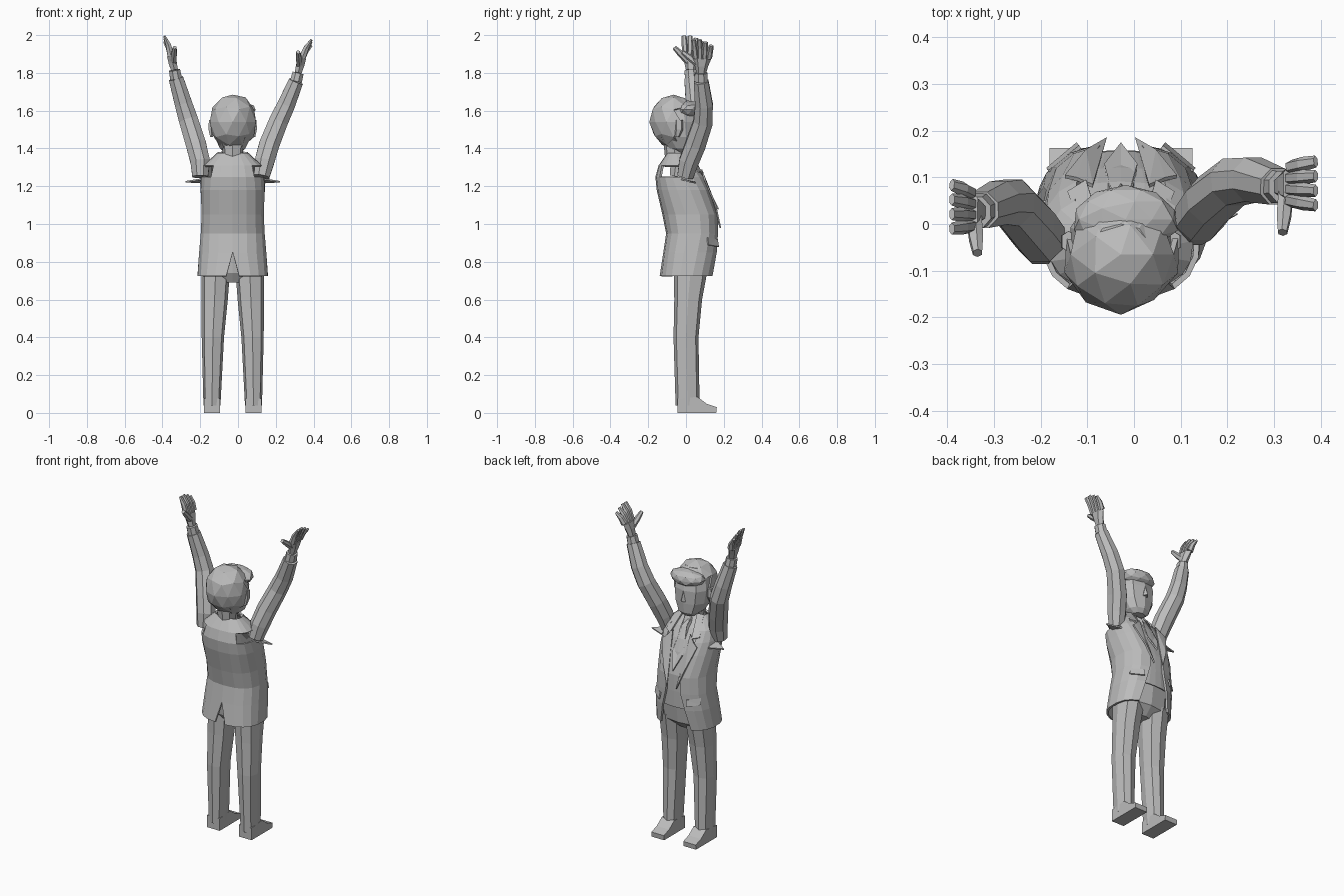
import bpy, bmesh, math, random
from mathutils import Vector

random.seed(4)
cube = bpy.data.objects.get("Cube")
if cube:
    bpy.data.objects.remove(cube)

AXIS = -0.028  # body centre line
grey = bpy.data.materials.new("plain_grey")
grey.use_nodes = True
grey.diffuse_color = (0.5, 0.5, 0.5, 1)
grey.node_tree.nodes["Principled BSDF"].inputs["Base Color"].default_value = (0.5, 0.5, 0.5, 1)


def finish(name, bm, mirror=False, thick=0, x=0.0):
    bmesh.ops.recalc_face_normals(bm, faces=bm.faces)
    me = bpy.data.meshes.new(name)
    bm.to_mesh(me)
    bm.free()
    me.materials.append(grey)
    ob = bpy.data.objects.new(name, me)
    ob.location.x = x
    bpy.context.collection.objects.link(ob)
    if mirror:
        ob.modifiers.new("mirror", "MIRROR").use_mirror_merge = True
    if thick:
        mod = ob.modifiers.new("thickness", "SOLIDIFY")
        mod.thickness = thick
        mod.offset = -1
    return ob


def loft(rings, closed=True, caps=True, skip=lambda k, i: False):
    bm = bmesh.new()
    rows = [[bm.verts.new(p) for p in r] for r in rings]
    n = len(rows[0])
    for k in range(len(rows) - 1):
        for i in range(n if closed else n - 1):
            j = (i + 1) % n
            if not skip(k, i):
                bm.faces.new((rows[k][i], rows[k][j], rows[k + 1][j], rows[k + 1][i]))
    if closed and caps:
        bm.faces.new(rows[0])
        bm.faces.new(rows[-1])
    return bm


def arc(z, rx, back, front, a=0.0, b=2 * math.pi, n=10, p=0.8, full=False, x=0.0):
    """Rounded section at height z; angle 0 points to +y."""
    pts = []
    for i in range(n):
        t = a + (b - a) * i / (n if full else n - 1)
        s, c = math.sin(t), math.cos(t)
        pts.append((x + rx * math.copysign(abs(s) ** p, s),
                    (back + front) / 2 + (front - back) / 2 * math.copysign(abs(c) ** p, c), z))
    return pts


def tube(name, path, n=8):
    """Path items: (position, radius across, radius along y)."""
    pts = [Vector(p[0]) for p in path]
    rings = []
    for k, (pos, ra, rb) in enumerate(path):
        d = (pts[min(k + 1, len(pts) - 1)] - pts[max(k - 1, 0)]).normalized()
        u = (Vector((0, 1, 0)) - d * d.y).normalized()
        v = d.cross(u)
        rings.append([pts[k] + v * ra * math.cos(2 * math.pi * (i + .5) / n)
                      + u * rb * math.sin(2 * math.pi * (i + .5) / n) for i in range(n)])
    return finish(name, loft(rings))


def plate(name, pts, thick=0.008):
    bm = bmesh.new()
    bm.faces.new([bm.verts.new(p) for p in pts])
    bmesh.ops.triangulate(bm, faces=bm.faces[:])
    return finish(name, bm, True, thick, AXIS)


# Jacket: half shell with open front, back vent and armhole
section = [(.725, .188, -.14, .155, .5, .12), (.85, .18, -.12, .17, .35, 0),
           (.95, .17, -.105, .172, .22, 0), (1.05, .165, -.125, .17, .2, 0),
           (1.18, .172, -.155, .135, .38, 0), (1.25, .17, -.162, .105, .5, 0),
           (1.31, .155, -.145, .065, .6, 0), (1.375, .085, -.1, 0, .65, 0)]
rings = [arc(z, rx, yb, yf, g, math.pi - v, 9) for z, rx, yb, yf, g, v in section]
finish("jacket", loft(rings, False, skip=lambda k, i: k == 5 and i in (3, 4, 5)), True, 0.012, AXIS)

# Waistcoat and shirt panel behind the opening
finish("shirt_front", loft([arc(z, rx - .015, yb, yf - .014, -g - .25, g + .25, 7)
                            for z, rx, yb, yf, g, v in section[1:]], False), thick=0.005, x=AXIS)

# Lapels, pocket flaps, tie and handkerchief
plate("upper_lapel", [(.045, -.005, 1.385), (.08, -.02, 1.38), (.115, .07, 1.28), (.075, .095, 1.27)])
plate("lower_lapel", [(.06, .085, 1.29), (.095, .1, 1.25), (.12, .105, 1.23), (.075, .16, 1.1), (.03, .186, .98)])
plate("pocket_flap", [(.09, .168, .92), (.155, .115, .93), (.16, .12, .89), (.095, .175, .88)])
plate("tie", [(0, .0, 1.37), (.022, .02, 1.36), (.014, .055, 1.32), (.035, .13, 1.17), (0, .175, 1.08)])

# Hips, trousers and shoes
finish("hips", loft([arc(z, rx, yb, yf, n=10, full=True) for z, rx, yb, yf in
                     [(.69, .06, -.04, .07), (.74, .16, -.07, .12), (.95, .155, -.09, .15)]]), x=AXIS)
leg = [(.04, .11, .045, -.055, .072), (.4, .105, .059, -.066, .066),
       (.6, .096, .07, -.062, .085), (.76, .09, .076, -.065, .115)]
finish("trouser_legs", loft([arc(z, rx, yb, yf, n=8, full=True, x=x, p=.75)
                             for z, x, rx, yb, yf in leg]), True, x=AXIS)
sole = [(-.045, 0), (.16, 0), (.163, .03), (.11, .048), (.06, .085), (-.045, .075)]
finish("shoes", loft([[(x, y, z) for y, z in sole] for x in (.067, .153)]), True, x=AXIS)

# Neck, head, ears and nose
finish("neck", loft([arc(z, r, c - r, c + r, n=8, full=True) for z, r, c in
                     [(1.31, .06, -.05), (1.36, .052, -.06), (1.44, .06, -.06)]]), x=AXIS)
skull = [(1.375, .04, -.05, .04), (1.4, .07, -.1, .06), (1.46, .1, -.15, .065),
         (1.54, .112, -.17, .065), (1.61, .1, -.16, .05), (1.66, .06, -.12, 0)]
finish("head", loft([arc(z, rx, yb, yf, n=10, full=True) for z, rx, yb, yf in skull]), x=AXIS)
finish("ears", loft([arc(z, rx, -.06, yf, n=6, full=True, x=.112) for z, rx, yf in
                     [(1.46, .008, -.035), (1.5, .018, -.015), (1.55, .016, -.015)]]), True, x=AXIS)
plate("nose", [(0, .066, 1.54), (.016, .066, 1.475), (0, .088, 1.48)])


def hair(name, centre, radius, keep):
    bm = bmesh.new()
    bmesh.ops.create_icosphere(bm, subdivisions=2, radius=1)
    for v in bm.verts:
        v.co = Vector(a * b for a, b in zip(v.co, radius)) * random.uniform(.94, 1.03) + Vector(centre)
    bmesh.ops.delete(bm, geom=[f for f in bm.faces if not keep(f.calc_center_median())], context="FACES")
    finish(name, bm, thick=0.012)


hair("hair", (AXIS, -.065, 1.54), (.128, .127, .15),
     lambda c: c.z > 1.6 or c.y < -.06 and c.z > 1.41)
hair("fringe", (AXIS + .01, .01, 1.605), (.115, .075, .05), lambda c: True)


# Arms raised, with cuffs and hands
def arm(side, path, wrist, palm, tip, thumb):
    tube(side + "_sleeve", [(p, r, r) for p, r in path])
    w, m, t, th = map(Vector, (wrist, palm, tip, thumb))
    cuff = Vector(path[-1][0])
    tube(side + "_cuff", [(cuff, .034, .038), (w, .032, .036)])
    tube(side + "_palm", [(w, .021, .026), (w.lerp(m, .5), .025, .036), (m, .024, .05)], 6)
    bend = m.lerp(t, .55) + Vector((math.copysign(.006, -t.x), 0, 0))
    for i, name in enumerate(("index", "middle", "ring", "little")):
        off = Vector((0, -.036 + .025 * i, 0))
        short = Vector((0, 0, -(.0, .0, .012, .03)[i]))
        tube(f"{side}_{name}_finger", [(m + off * .95, .02, .016), (bend + off * 1.1 + short / 2, .016, .016),
                                       (t + off * 1.25 + short, .007, .013)], 6)
    root = w.lerp(m, .4)
    tube(side + "_thumb", [(root, .018, .02), (root.lerp(th, .65), .017, .017), (th, .011, .012)], 6)


arm("left", [((.125, -.005, 1.25), .045), ((.14, .015, 1.33), .056), ((.165, .05, 1.42), .058),
             ((.213, .09, 1.54), .055), ((.255, .095, 1.63), .051), ((.307, .08, 1.755), .042)],
    (.318, .08, 1.8), (.34, .085, 1.88), (.389, .085, 1.975), (.318, -.018, 1.91))
arm("right", [((-.2, -.045, 1.25), .045), ((-.2, -.03, 1.33), .056), ((-.222, .0, 1.42), .058),
              ((-.262, .045, 1.55), .055), ((-.29, .045, 1.64), .05), ((-.328, .03, 1.77), .042)],
    (-.336, .025, 1.815), (-.355, .03, 1.89), (-.39, .035, 1.995), (-.335, -.062, 1.935))

# Pointed sleeve folds beside the armpits
plate("armpit_fold", [(.16, -.03, 1.235), (.25, .02, 1.22), (.16, .05, 1.215)])
